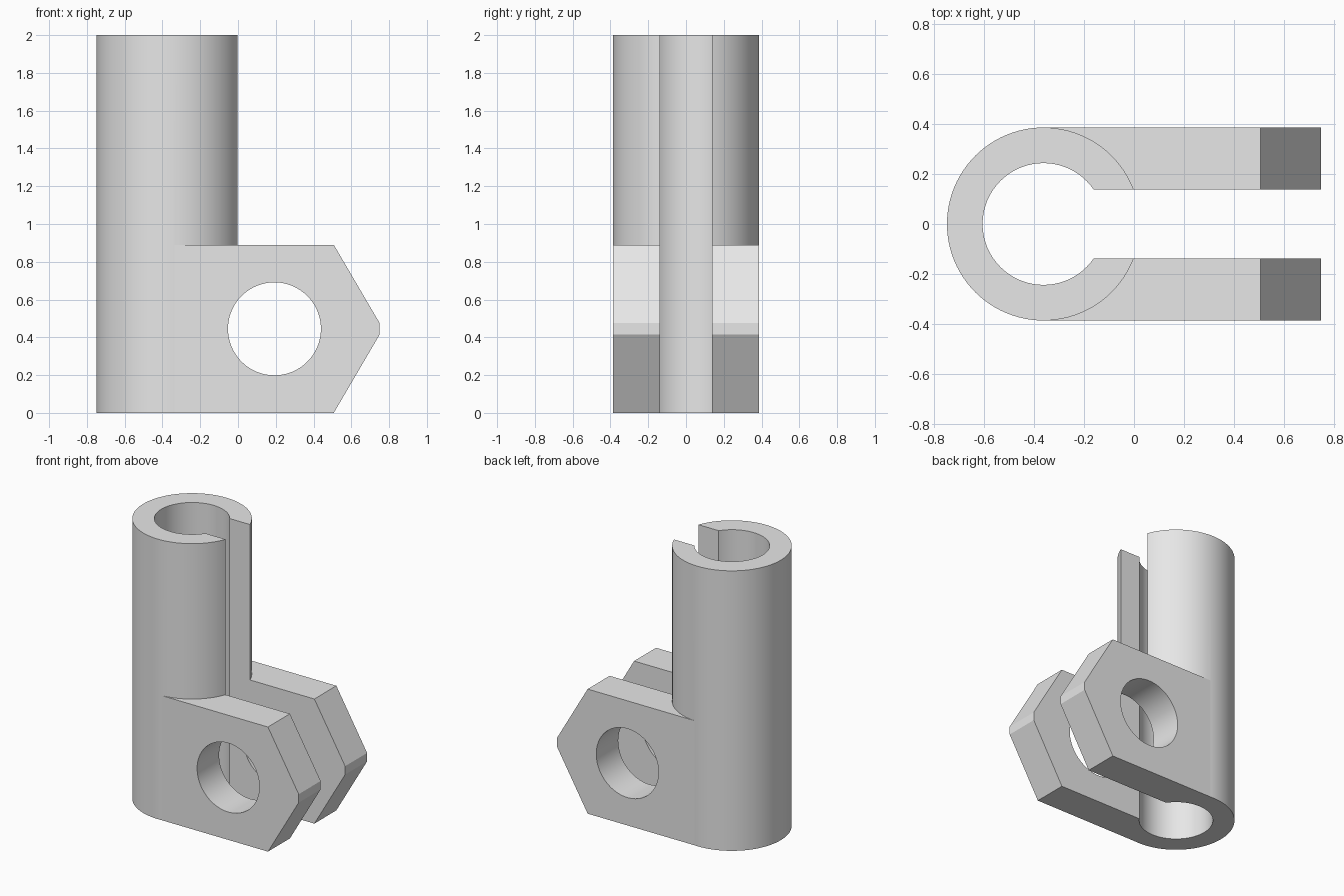
import bpy, bmesh, math
from mathutils import Matrix

cube = bpy.data.objects.get("Cube")
if cube:
    bpy.data.objects.remove(cube, do_unlink=True)

HEIGHT = 2.0
TUBE_X, OUTER_R, BORE_R = -0.363, 0.387, 0.244
SLOT_HALF = 0.138
PLATE_TOP, PLATE_HALF = 0.89, 0.386
SHOULDER_X, TIP_X, TIP_HALF = 0.507, 0.75, 0.03
HOLE_X, HOLE_R = 0.193, 0.246
MID_Z = PLATE_TOP / 2

grey = bpy.data.materials.new("plain grey")
grey.use_nodes = True
grey.diffuse_color = (0.8, 0.8, 0.8, 1)
grey.node_tree.nodes["Principled BSDF"].inputs["Base Color"].default_value = (0.8, 0.8, 0.8, 1)


def finish(name, bm):
    bmesh.ops.recalc_face_normals(bm, faces=bm.faces)
    mesh = bpy.data.meshes.new(name)
    bm.to_mesh(mesh)
    bm.free()
    mesh.materials.append(grey)
    obj = bpy.data.objects.new(name, mesh)
    bpy.context.collection.objects.link(obj)
    return obj


def cylinder(name, radius, depth, place, segments=96):
    bm = bmesh.new()
    bmesh.ops.create_cone(bm, cap_ends=True, segments=segments, radius1=radius,
                          radius2=radius, depth=depth, matrix=place)
    return finish(name, bm)


def prism(name, profile, half):
    """Extrude an x-z profile symmetrically along y."""
    bm = bmesh.new()
    face = bm.faces.new([bm.verts.new((x, -half, z)) for x, z in profile])
    new = bmesh.ops.extrude_face_region(bm, geom=[face])["geom"]
    bmesh.ops.translate(bm, vec=(0, 2 * half, 0),
                        verts=[v for v in new if isinstance(v, bmesh.types.BMVert)])
    return finish(name, bm)


def combine(body, tool, operation):
    mod = body.modifiers.new(tool.name, 'BOOLEAN')
    mod.operation, mod.solver, mod.object = operation, 'EXACT', tool
    bpy.ops.object.modifier_apply(modifier=mod.name)
    bpy.data.objects.remove(tool, do_unlink=True)


# Upright tube
clamp = cylinder("slotted_tube_clamp", OUTER_R, HEIGHT,
                 Matrix.Translation((TUBE_X, 0, HEIGHT / 2)))
bpy.context.view_layer.objects.active = clamp
clamp.select_set(True)

# Pointed lugs, made as one block that the slot divides
lugs = prism("lugs", [(TUBE_X, 0), (SHOULDER_X, 0), (TIP_X, MID_Z - TIP_HALF),
                      (TIP_X, MID_Z + TIP_HALF), (SHOULDER_X, PLATE_TOP),
                      (TUBE_X, PLATE_TOP)], PLATE_HALF)
combine(clamp, lugs, 'UNION')

# Tube bore, full-height slot and cross bolt hole
combine(clamp, cylinder("bore", BORE_R, 3, Matrix.Translation((TUBE_X, 0, 1))), 'DIFFERENCE')
combine(clamp, prism("slot", [(TUBE_X, -1), (1, -1), (1, 3), (TUBE_X, 3)], SLOT_HALF), 'DIFFERENCE')
combine(clamp, cylinder("bolt_hole", HOLE_R, 2, Matrix.Translation((HOLE_X, 0, MID_Z))
                        @ Matrix.Rotation(math.pi / 2, 4, 'X')), 'DIFFERENCE')

# Smooth round walls, flat plane faces
bpy.ops.object.shade_smooth_by_angle(angle=math.radians(25))
for face in clamp.data.polygons:
    if max(abs(c) for c in face.normal) > 0.9999:
        face.use_smooth = False
